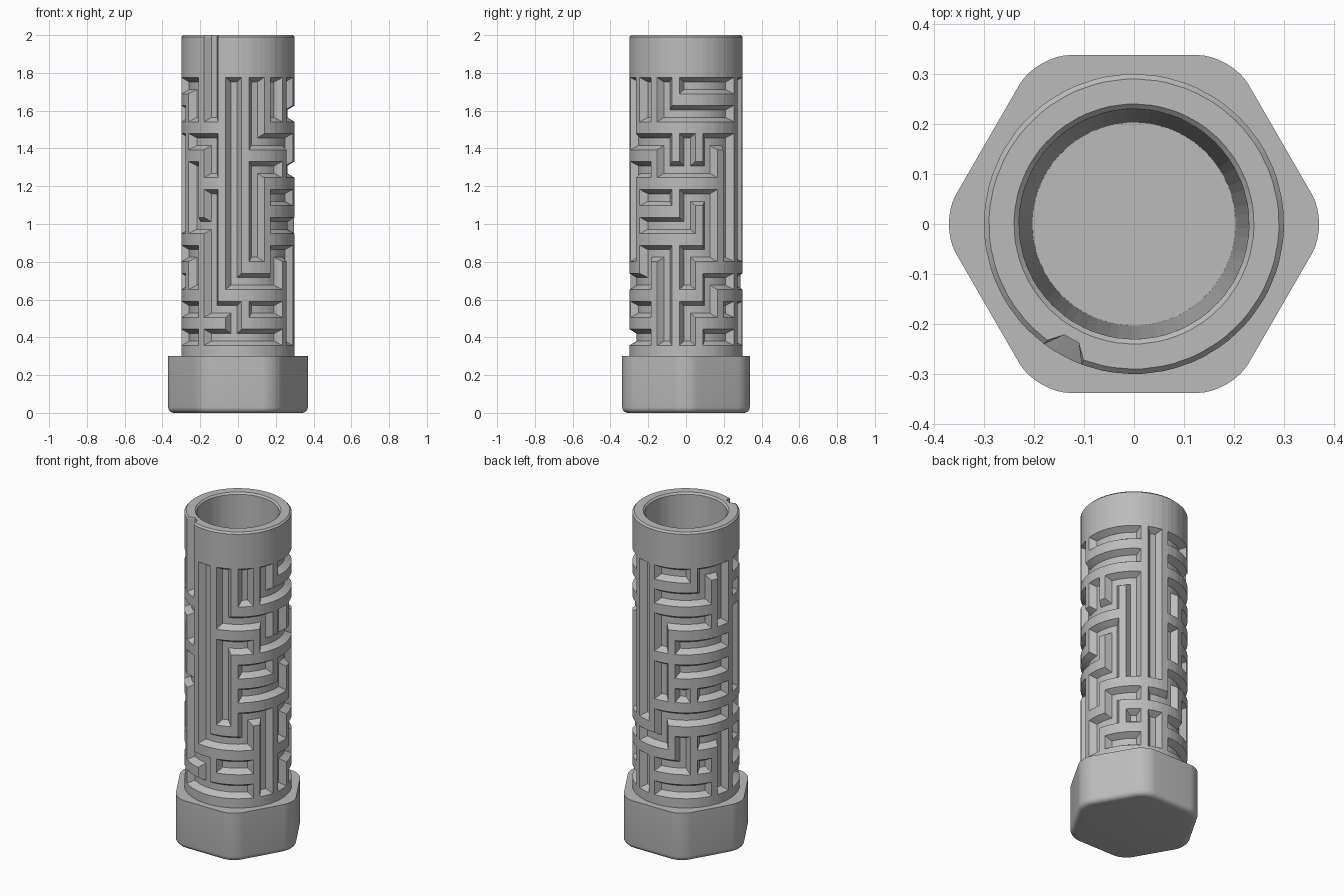
import bpy, bmesh, math

cube = bpy.data.objects.get("Cube")
if cube:
    bpy.data.objects.remove(cube, do_unlink=True)

grey = bpy.data.materials.new("plain grey")
grey.use_nodes = True
colour = (0.5, 0.5, 0.5, 1)
grey.diffuse_color = colour
grey.node_tree.nodes["Principled BSDF"].inputs["Base Color"].default_value = colour


def finish(bm, name):
    bmesh.ops.recalc_face_normals(bm, faces=bm.faces)
    mesh = bpy.data.meshes.new(name)
    bm.to_mesh(mesh)
    bm.free()
    mesh.materials.append(grey)
    obj = bpy.data.objects.new(name, mesh)
    bpy.context.collection.objects.link(obj)
    return obj


# Maze cells, top row first: U opens upward, R opens to the next column, B both
MAZE = [
    "UooooRRooRoRoRo",
    "UUUUBRRoURRUUoU",
    "oUBRooRoURRoUoR",
    "UURoBBUUUURRoUo",
    "oUURoRoUUoRRoUU",
    "UUURRUUUUUoRoUB",
    "UUURoRUUURRRoRo",
    "UBRUUURoRUoRooU",
    "BoRoURUooRUoURo",
    "RBRoUURoURRoURo",
][::-1]
COLS, ROWS = len(MAZE[0]), len(MAZE)
OUTER, FLOOR = 0.30, 0.262
FIRST_ANGLE, STEP = math.radians(-28.6), math.tau / COLS
FIRST_Z, PITCH = 0.40, 0.148
EDGES_A = [math.radians(a) for a in (-8.2, -3.6, 3.6, 8.2)]
EDGES_Z = [-0.043, -0.02, 0.02, 0.043]


def is_open(c, r, kinds):
    return r >= 0 and MAZE[r][c % COLS] in kinds


def is_floor(c, k, r, l):
    """Is groove line k of column c, line l of row r, on the groove floor?"""
    mid_k, mid_l = k in (1, 2), l in (1, 2)
    if mid_k and mid_l:
        return True
    if mid_l:
        return is_open(c if k == 3 else c - 1, r, "RB")
    if mid_k:
        return is_open(c, r if l == 3 else r - 1, "UB")
    return False


# Maze tube: groove lines wrapped round a cylinder, rim and hollow inside
bm = bmesh.new()
angles = [(c, k, FIRST_ANGLE + c * STEP + EDGES_A[k]) for c in range(COLS) for k in range(4)]


def ring(z, radius):
    return [bm.verts.new((radius(c, k) * math.sin(a), -radius(c, k) * math.cos(a), z))
            for c, k, a in angles]


def slotted(rim):
    # the entry slot runs from the first column out through the rim
    return lambda c, k: FLOOR if c == 0 and k in (1, 2) else rim


rings = [ring(0.29, lambda c, k: OUTER)]
for r in range(ROWS):
    for l in range(4):
        rings.append(ring(FIRST_Z + r * PITCH + EDGES_Z[l],
                          lambda c, k: FLOOR if is_floor(c, k, r, l) else OUTER))
rings.append(ring(1.99, slotted(OUTER)))
rings.append(ring(2.0, slotted(0.29)))
for z, radius in ((2.0, 0.24), (1.99, 0.23), (0.1, 0.20)):
    rings.append(ring(z, lambda c, k: radius))

n = len(angles)
for j in range(len(rings) - 1):
    low, high = rings[j], rings[j + 1]
    for i in range(n):
        m = (i + 1) % n
        a, b, c, d = low[i], low[m], high[m], high[i]
        k, l = i % 4, (j - 1) % 4
        if 1 <= j < 4 * ROWS and k in (0, 2) and l in (0, 2):
            # mitre the groove corners
            tris = ((a, b, c), (a, c, d)) if k == l else ((a, b, d), (b, c, d))
            for t in tris:
                bm.faces.new(t)
        else:
            bm.faces.new((a, b, c, d))
bm.faces.new(rings[-1])
bm.faces.new(rings[0][::-1])
finish(bm, "maze_tube")

# Hexagonal base with rounded corners and a rounded lower edge
bm = bmesh.new()
HEIGHT, RADIUS = 0.30, 0.39
loop = [bm.verts.new((RADIUS * math.cos(i * math.tau / 6), RADIUS * math.sin(i * math.tau / 6), 0))
        for i in range(6)]
bottom = bm.faces.new(loop)
top = bmesh.ops.extrude_face_region(bm, geom=[bottom], use_keep_orig=True)["geom"]
for v in top:
    if isinstance(v, bmesh.types.BMVert):
        v.co.z = HEIGHT
bmesh.ops.recalc_face_normals(bm, faces=bm.faces)
upright = [e for e in bm.edges if abs(e.verts[0].co.z - e.verts[1].co.z) > 0.1]
bmesh.ops.bevel(bm, geom=upright, offset=0.068, offset_type='OFFSET', segments=8,
                profile=0.5, affect='EDGES')
lower = [e for e in bm.edges if all(v.co.z < 0.01 for v in e.verts)]
bmesh.ops.bevel(bm, geom=lower, offset=0.03, offset_type='OFFSET', segments=5,
                profile=0.5, affect='EDGES')
base = finish(bm, "hex_base")
bpy.ops.object.select_all(action='DESELECT')
base.select_set(True)
bpy.context.view_layer.objects.active = base
bpy.ops.object.shade_smooth_by_angle(angle=math.radians(35))
